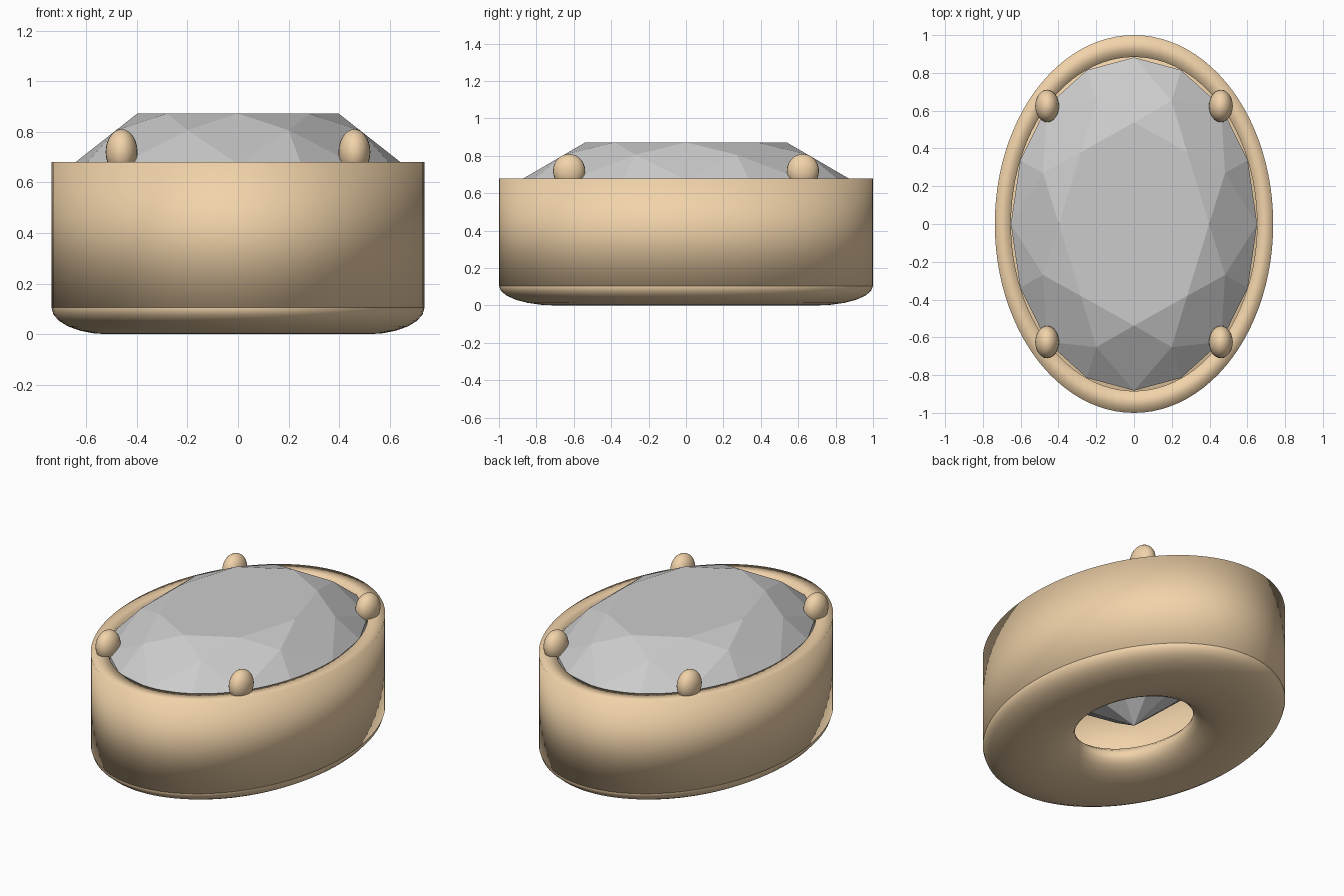
import bpy, bmesh
from math import cos, sin, pi

if "Cube" in bpy.data.objects:
    bpy.data.objects.remove(bpy.data.objects["Cube"])

RX, RY = 0.737, 1.0          # outer half-axes of the oval setting

gold = bpy.data.materials.new("gold")
gold.diffuse_color = (0.88, 0.65, 0.40, 1)
gold.use_nodes = True
gold.node_tree.nodes["Principled BSDF"].inputs["Base Color"].default_value = gold.diffuse_color


def make_object(name, verts, faces, smooth, mat=None):
    mesh = bpy.data.meshes.new(name)
    mesh.from_pydata(verts, [], faces)
    bm = bmesh.new()
    bm.from_mesh(mesh)
    bmesh.ops.recalc_face_normals(bm, faces=bm.faces)
    bm.to_mesh(mesh)
    bm.free()
    for p in mesh.polygons:
        p.use_smooth = smooth
    if mat:
        mesh.materials.append(mat)
    obj = bpy.data.objects.new(name, mesh)
    bpy.context.collection.objects.link(obj)
    return obj


def oval_lathe(name, profile, n=96):
    """Sweep a closed (radius, z) profile around the oval."""
    k = len(profile)
    verts = [(RX * r * cos(2 * pi * i / n), RY * r * sin(2 * pi * i / n), z)
             for i in range(n) for r, z in profile]
    faces = [(i * k + j, i * k + (j + 1) % k,
              (i + 1) % n * k + (j + 1) % k, (i + 1) % n * k + j)
             for i in range(n) for j in range(k)]
    return make_object(name, verts, faces, True, gold)


# Upright bezel wall around the stone
oval_lathe("bezel_band", [(1, 0.68), (1, 0.105), (0.884, 0.105), (0.884, 0.68)])

# Flattened ring under the wall, with the open centre
oval_lathe("base_ring", [(0.695 + 0.305 * cos(2 * pi * a / 24),
                          0.105 + 0.105 * sin(2 * pi * a / 24)) for a in range(24)])

# Oval brilliant-cut stone: table, crown, girdle, pavilion
GX, GY = 0.652, 0.882
TABLE, CROWN, PAV = 0.61, 0.80, 0.30
Z_TABLE, Z_GIRDLE, Z_LOW, Z_CULET = 0.872, 0.672, 0.64, 0.085
z_crown = Z_TABLE - (Z_TABLE - Z_GIRDLE) * (CROWN * cos(pi / 8) - TABLE) / (1 - TABLE)
z_pav = Z_CULET + (Z_LOW - Z_CULET) * PAV * cos(pi / 8)

verts = []


def ring(count, r, z, offset=0.0):
    start = len(verts)
    for i in range(count):
        a = 2 * pi * (i + offset) / count
        verts.append((GX * r * cos(a), GY * r * sin(a), z))
    return list(range(start, start + count))


table = ring(8, TABLE, Z_TABLE)
crown = ring(8, CROWN, z_crown, 0.5)
girdle = ring(16, 1, Z_GIRDLE)
lower = ring(16, 1, Z_LOW)
pav = ring(8, PAV, z_pav, 0.5)
culet = len(verts)
verts.append((0, 0, Z_CULET))

faces = [tuple(table)]
for i in range(8):
    a, b, c = 2 * i, 2 * i + 1, (2 * i + 2) % 16
    faces += [(table[i], crown[i], table[(i + 1) % 8]),
              (table[i], crown[i - 1], girdle[a], crown[i]),
              (crown[i], girdle[a], girdle[b]),
              (crown[i], girdle[b], girdle[c]),
              (girdle[a], lower[a], lower[b], girdle[b]),
              (girdle[b], lower[b], lower[c], girdle[c]),
              (pav[i], lower[b], lower[a]),
              (pav[i], lower[c], lower[b]),
              (culet, pav[i], lower[a], pav[i - 1])]
make_object("gemstone", verts, faces, False)

# Four rounded prongs gripping the stone
for side, sx in (("left", -1), ("right", 1)):
    for end, sy in (("front", -1), ("back", 1)):
        bpy.ops.mesh.primitive_uv_sphere_add(segments=24, ring_count=14, radius=1,
                                             location=(sx * 0.46, sy * 0.625, 0.72))
        prong = bpy.context.object
        prong.name = f"prong_{end}_{side}"
        prong.scale = (0.063, 0.086, 0.09)
        bpy.ops.object.shade_smooth()
        prong.data.materials.append(gold)
